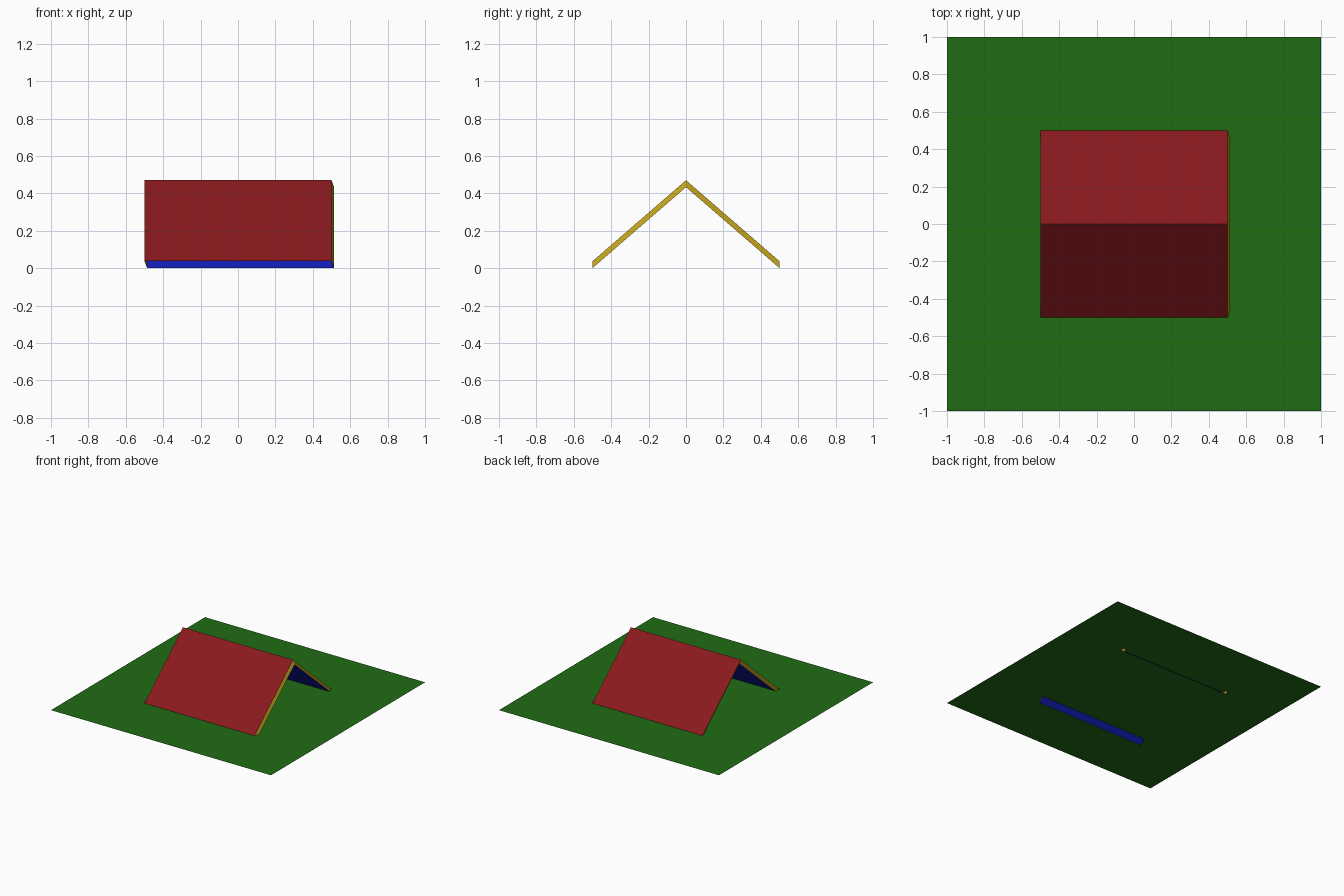
import bpy

if "Cube" in bpy.data.objects:
    bpy.data.objects.remove(bpy.data.objects["Cube"])

HALF = 0.5          # half length and half depth of the tent
GROUND = 0.037      # ground level, the lining dips just below it
RISE = 0.433        # ridge height above the outer hem
DX = 0.014          # sideways offset of the lining


def material(name, rgb):
    mat = bpy.data.materials.new(name)
    mat.diffuse_color = (*rgb, 1)
    mat.use_nodes = True
    mat.node_tree.nodes["Principled BSDF"].inputs["Base Color"].default_value = mat.diffuse_color
    return mat


def add_mesh(name, verts, faces, mat):
    mesh = bpy.data.meshes.new(name)
    mesh.from_pydata(verts, [], faces)
    mesh.materials.append(mat)
    obj = bpy.data.objects.new(name, mesh)
    bpy.context.collection.objects.link(obj)
    return obj


def profile(x, z):
    """Inverted V cross-section at x with its hem at height z."""
    return [(x, -HALF, z), (x, 0, z + RISE), (x, HALF, z)]


def strip(name, a, b, mat):
    """Two quads joining one V profile to another."""
    return add_mesh(name, a + b, [(0, 3, 4, 1), (1, 4, 5, 2)], mat)


red = material("red_canvas", (0.25, 0.01, 0.013))
blue = material("blue_lining", (0.007, 0.013, 0.5))
gold = material("gold_trim", (0.51, 0.35, 0.013))
green = material("green_grass", (0.014, 0.15, 0.007))

# Square lawn
add_mesh("lawn", [(-1, -1, GROUND), (1, -1, GROUND), (1, 1, GROUND), (-1, 1, GROUND)],
         [(0, 1, 2, 3)], green)

# Outer canvas and inner lining, open along the hem
outer = {s: profile(s * HALF, GROUND) for s in (-1, 1)}
inner = {s: profile(s * HALF + DX, 0) for s in (-1, 1)}
strip("tent_canvas", outer[-1], outer[1], red)
strip("tent_lining", inner[1], inner[-1], blue)

# Trim closing each open end of the tent
strip("left_trim", inner[-1], outer[-1], gold)
strip("right_trim", outer[1], inner[1], gold)
